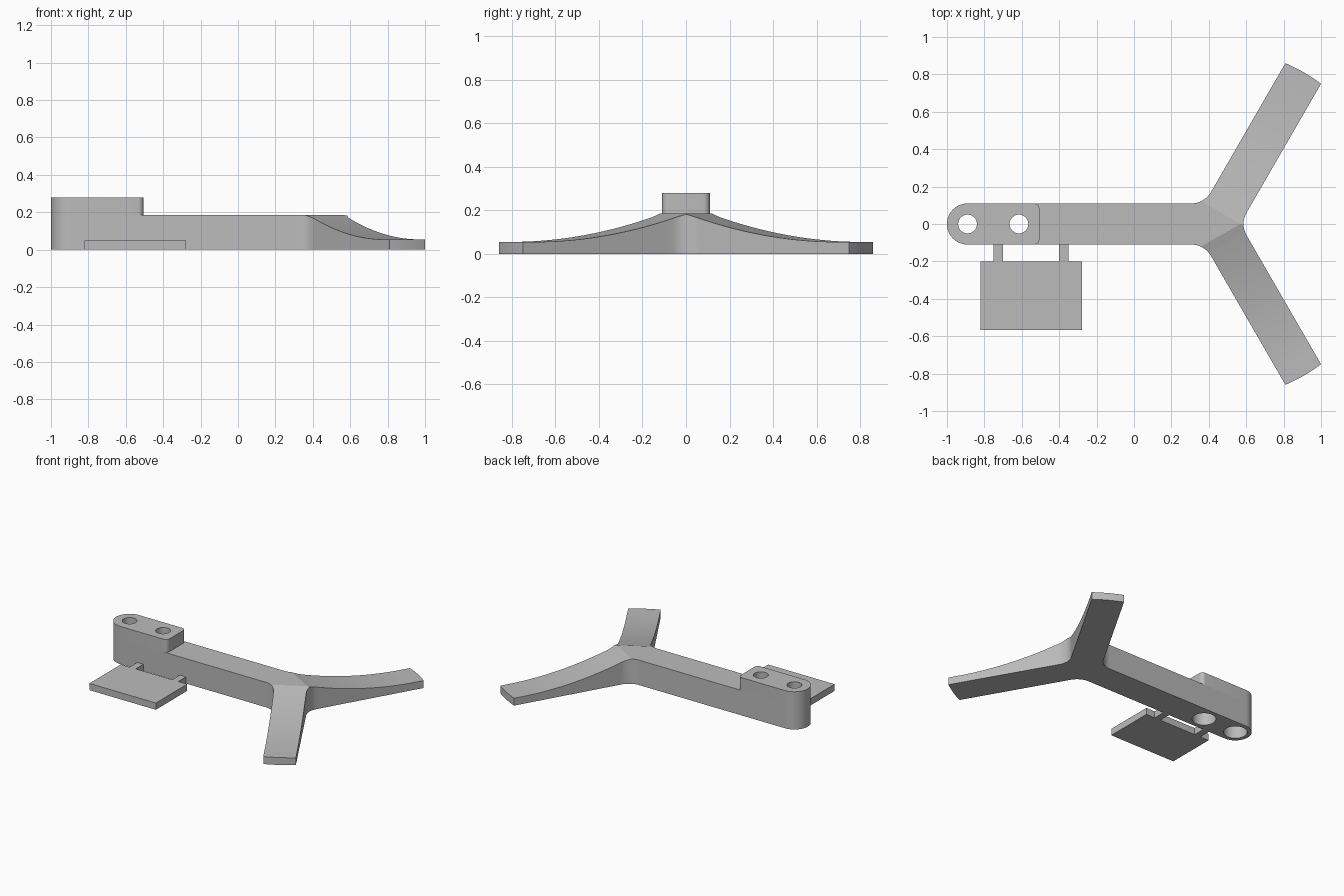
import bpy, bmesh
from math import cos, sin, tan, radians, hypot, asin, degrees
from mathutils import Vector

if "Cube" in bpy.data.objects:
    bpy.data.objects.remove(bpy.data.objects["Cube"])

HALF = 0.11                 # half width of beam and legs
BEAM_Z, TIP_Z, BLOCK_Z = 0.185, 0.055, 0.28
HUB = Vector((0.44, 0))     # where the legs meet the beam
REACH = 0.936               # leg length from the hub
FILLET = 0.12
END_X = -0.89               # centre of the rounded beam end
ALONG = Vector((cos(radians(60)), sin(radians(60))))
ACROSS = Vector((-ALONG.y, ALONG.x))
SLOPE_START, SLOPE_END = 0.064, 0.87

grey = bpy.data.materials.new("plain grey")
grey.use_nodes = True
colour = (0.5, 0.5, 0.5, 1)
grey.diffuse_color = colour
grey.node_tree.nodes["Principled BSDF"].inputs["Base Color"].default_value = colour


def arc(cx, cy, r, start, end, steps=8):
    angles = [radians(start + (end - start) * i / steps) for i in range(steps + 1)]
    return [(cx + r * cos(a), cy + r * sin(a)) for a in angles]


def plan(points):
    bm = bmesh.new()
    bm.faces.new([bm.verts.new((x, y, 0)) for x, y in points])
    return bm


def solid(name, bm, low, high):
    """Raise a flat plan from low to the height high(x, y)."""
    up = bmesh.ops.extrude_face_region(bm, geom=bm.faces[:])["geom"]
    top = {v for v in up if isinstance(v, bmesh.types.BMVert)}
    for v in bm.verts:
        v.co.z = high(v.co.x, v.co.y) if v in top else low
    bmesh.ops.recalc_face_normals(bm, faces=bm.faces[:])
    mesh = bpy.data.meshes.new(name)
    bm.to_mesh(mesh)
    bm.free()
    obj = bpy.data.objects.new(name, mesh)
    bpy.context.collection.objects.link(obj)
    mesh.materials.append(grey)
    return obj


def box(name, x0, x1, y0, y1, high):
    return solid(name, plan([(x0, y0), (x1, y0), (x1, y1), (x0, y1)]), 0, lambda x, y: high)


def activate(obj):
    bpy.ops.object.select_all(action='DESELECT')
    obj.select_set(True)
    bpy.context.view_layer.objects.active = obj


# Beam and two legs: half plan, cut across the leg, mirrored, then raised
corner_x = HUB.x - HALF * tan(radians(30))
crotch_x = HUB.x + HALF / sin(radians(60))
spread = degrees(asin(HALF / REACH))
half = arc(END_X, 0, HALF, 180, 90, 12)
half += arc(corner_x - FILLET * tan(radians(30)), HALF + FILLET, FILLET, -90, -30)
half += arc(HUB.x, 0, REACH, 60 + spread, 60 - spread)
half += arc(crotch_x + FILLET / sin(radians(60)), 0, FILLET, 150, 180, 4)
bm = plan(half)
CUTS = 16
for i in range(CUTS + 1):
    s = SLOPE_START + (SLOPE_END - SLOPE_START) * i / CUTS
    p = HUB + ALONG * s
    bmesh.ops.bisect_plane(bm, geom=bm.verts[:] + bm.edges[:] + bm.faces[:], dist=1e-5,
                           plane_co=(p.x, p.y, 0), plane_no=(ALONG.x, ALONG.y, 0))
bmesh.ops.mirror(bm, geom=bm.verts[:] + bm.edges[:] + bm.faces[:], axis='Y', merge_dist=1e-4)
bmesh.ops.remove_doubles(bm, verts=bm.verts[:], dist=1e-4)


def leg_height(x, y):
    s = (Vector((x, abs(y))) - HUB).dot(ALONG)
    s = min(max(s, SLOPE_START), SLOPE_END)
    return TIP_Z + (BEAM_Z - TIP_Z) * ((SLOPE_END - s) / (SLOPE_END - SLOPE_START)) ** 2


body = solid("beam_and_legs", bm, 0, leg_height)

# Raised block on the rounded end
r = 0.03
block_end = -0.505
outline = arc(END_X, 0, HALF, 270, 90, 24)
outline += arc(block_end - r, HALF - r, r, 90, 0) + arc(block_end - r, r - HALF, r, 0, -90)
block = solid("raised_block", plan(outline), BEAM_Z, lambda x, y: BLOCK_Z)

# Two stepped screw holes, wide from below
for x in (END_X, -0.615):
    for radius, low, high in ((0.05, -0.1, 0.4), (0.08, -0.1, 0.14)):
        ring = arc(x, 0, radius, 0, 360, 48)[:-1]
        cutter = solid("hole_cutter", plan(ring), low, lambda px, py: high)
        cutter.hide_render = True
        for target in (body, block):
            if target is block and high < BEAM_Z:
                continue
            activate(target)
            mod = target.modifiers.new("hole", 'BOOLEAN')
            mod.operation, mod.solver, mod.object = 'DIFFERENCE', 'EXACT', cutter
            bpy.ops.object.modifier_apply(modifier=mod.name)
        bpy.data.objects.remove(cutter)

# Side plate with two connecting tabs
box("side_plate", -0.822, -0.277, -0.568, -0.2, 0.05)
for name, x in (("outer_tab", -0.725), ("inner_tab", -0.375)):
    box(name, x - 0.025, x + 0.025, -0.2, -HALF, 0.05)

# Smooth curves, sharp creases
for obj in (body, block):
    activate(obj)
    bpy.ops.object.shade_smooth_by_angle(angle=radians(12))
